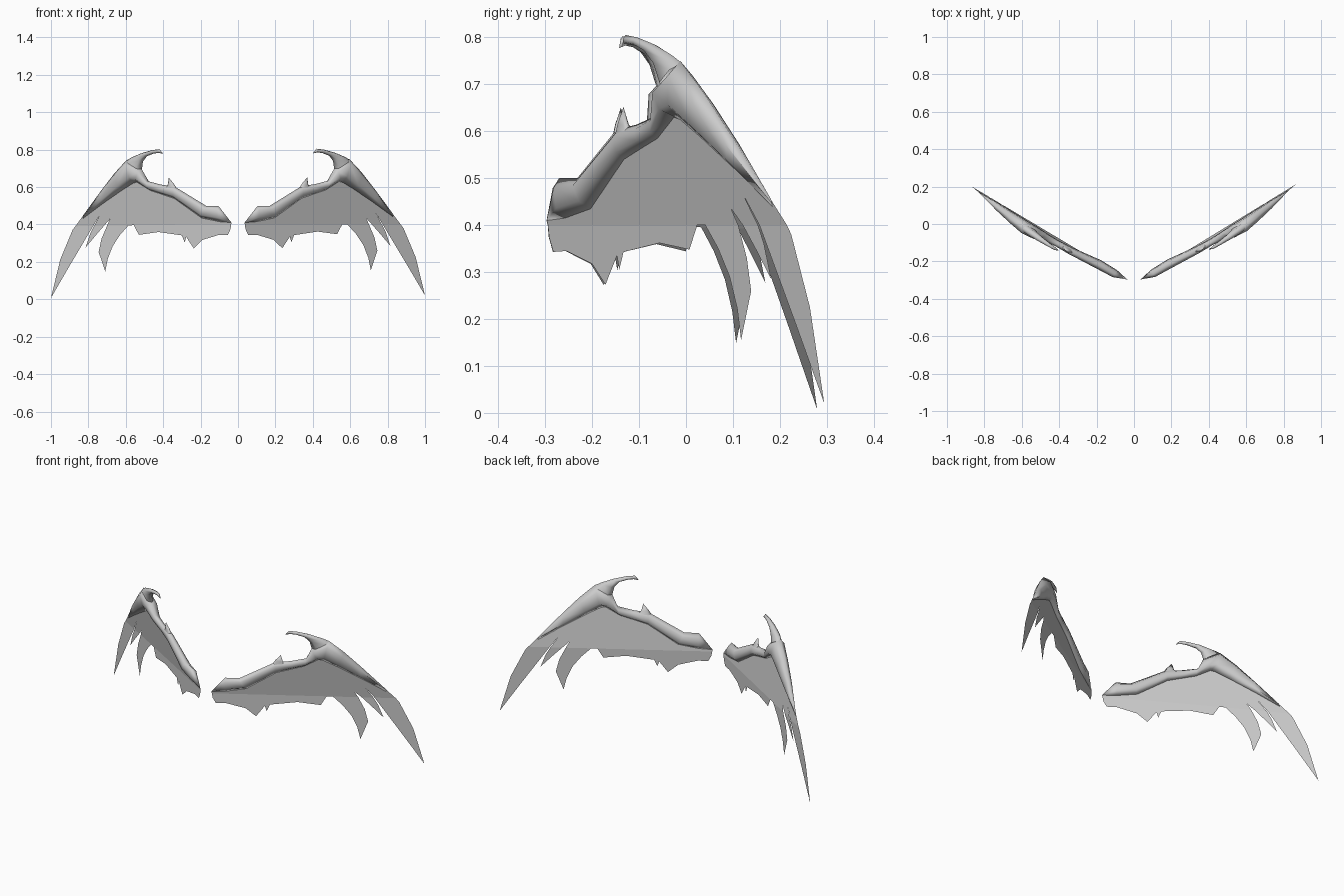
import bpy, bmesh, math
from mathutils import Vector

cube = bpy.data.objects.get("Cube")
if cube:
    bpy.data.objects.remove(cube)

grey = bpy.data.materials.new("pale grey")
grey.use_nodes = True
COLOUR = (0.6, 0.6, 0.6, 1)
grey.diffuse_color = COLOUR
grey.node_tree.nodes["Principled BSDF"].inputs["Base Color"].default_value = COLOUR

NORMAL = Vector((0.52, -0.85, 0))  # across the wing


def place(x, z, off=0.0, side=1):
    """Wing drawing (x, z) to the swept-back, forward-leaning wing surface."""
    y = -0.295 + 0.611 * (x - 0.035) - 0.17 * max(0, z - 0.4)
    p = Vector((x, y, z)) + NORMAL * off
    if side < 0:  # the right wing hangs slightly lower and further forward
        p = Vector((-p.x, p.y - 0.015 * x, p.z - 0.013 * x * x))
    return p


def finish(bm, name, smooth):
    bmesh.ops.recalc_face_normals(bm, faces=bm.faces)
    mesh = bpy.data.meshes.new(name)
    bm.to_mesh(mesh)
    bm.free()
    mesh.materials.append(grey)
    for p in mesh.polygons:
        p.use_smooth = smooth
    obj = bpy.data.objects.new(name, mesh)
    bpy.context.collection.objects.link(obj)


def limb(name, stations, side):
    """Loft of six-sided rings; each station is top x, z, bottom x, z, half thickness."""
    bm = bmesh.new()
    rings = []
    for tx, tz, bx, bz, t in stations:
        ring = []
        for i in range(6):
            a = math.tau * i / 6
            k = (1 - math.cos(a)) / 2
            ring.append(bm.verts.new(place(tx + (bx - tx) * k, tz + (bz - tz) * k,
                                           t * math.sin(a), side)))
        rings.append(ring)
    for r, s in zip(rings, rings[1:]):
        for i in range(6):
            j = (i + 1) % 6
            bm.faces.new((r[i], r[j], s[j], s[i]))
    bmesh.ops.remove_doubles(bm, verts=bm.verts, dist=0.0005)
    finish(bm, name, True)


def membrane(name, outline, side):
    """Flat skin, folded where it starts to lean forward."""
    bm = bmesh.new()
    face = bm.faces.new([bm.verts.new((x, 0, z)) for x, z in outline])
    bmesh.ops.triangulate(bm, faces=[face])
    bmesh.ops.bisect_plane(bm, geom=bm.verts[:] + bm.edges[:] + bm.faces[:],
                           plane_co=(0, 0, 0.4), plane_no=(0, 0, 1))
    for v in bm.verts:
        v.co = place(v.co.x, v.co.z, 0, side)
    finish(bm, name, False)


ARM = [(.035, .41, .035, .41, 0), (.105, .50, .10, .415, .022), (.17, .50, .195, .435, .026),
       (.34, .605, .34, .54, .02), (.41, .615, .42, .568, .018), (.485, .635, .47, .585, .022),
       (.515, .70, .54, .63, .035), (.595, .75, .56, .625, .036), (.66, .68, .62, .588, .03),
       (.73, .59, .72, .52, .02), (.83, .455, .83, .44, 0)]
CLAW = [(.60, .745, .515, .69, .022), (.57, .762, .508, .74, .02), (.515, .785, .487, .768, .016),
        (.46, .80, .45, .782, .011), (.42, .805, .425, .785, .008), (.40, .78, .40, .78, 0)]
THUMB = [(.315, .575, .40, .60, .016), (.342, .618, .376, .612, .009), (.37, .652, .37, .652, 0)]

ARM_EDGE = [(.035, .41), (.195, .44), (.34, .55), (.47, .60), (.55, .64), (.62, .60),
            (.72, .54), (.825, .46)]
FINGERS = [(.885, .38), (.95, .225), (1, .02), (.90, .19), (.81, .34), (.735, .465),
           (.79, .36), (.815, .285), (.76, .35), (.685, .435), (.73, .33), (.745, .26),
           (.71, .155), (.705, .20), (.67, .29), (.63, .35), (.585, .40)]
TRAILING = [(.557, .40), (.53, .348), (.425, .362), (.30, .343), (.285, .305), (.277, .335),
            (.26, .325), (.237, .273), (.19, .318), (.14, .335), (.10, .345), (.055, .343),
            (.04, .375)]

for side, label in ((1, "left"), (-1, "right")):
    limb(label + "_wing_arm", ARM, side)
    limb(label + "_wing_claw", CLAW, side)
    limb(label + "_wing_thumb", THUMB, side)
    membrane(label + "_wing_membrane", ARM_EDGE + FINGERS + TRAILING, side)
